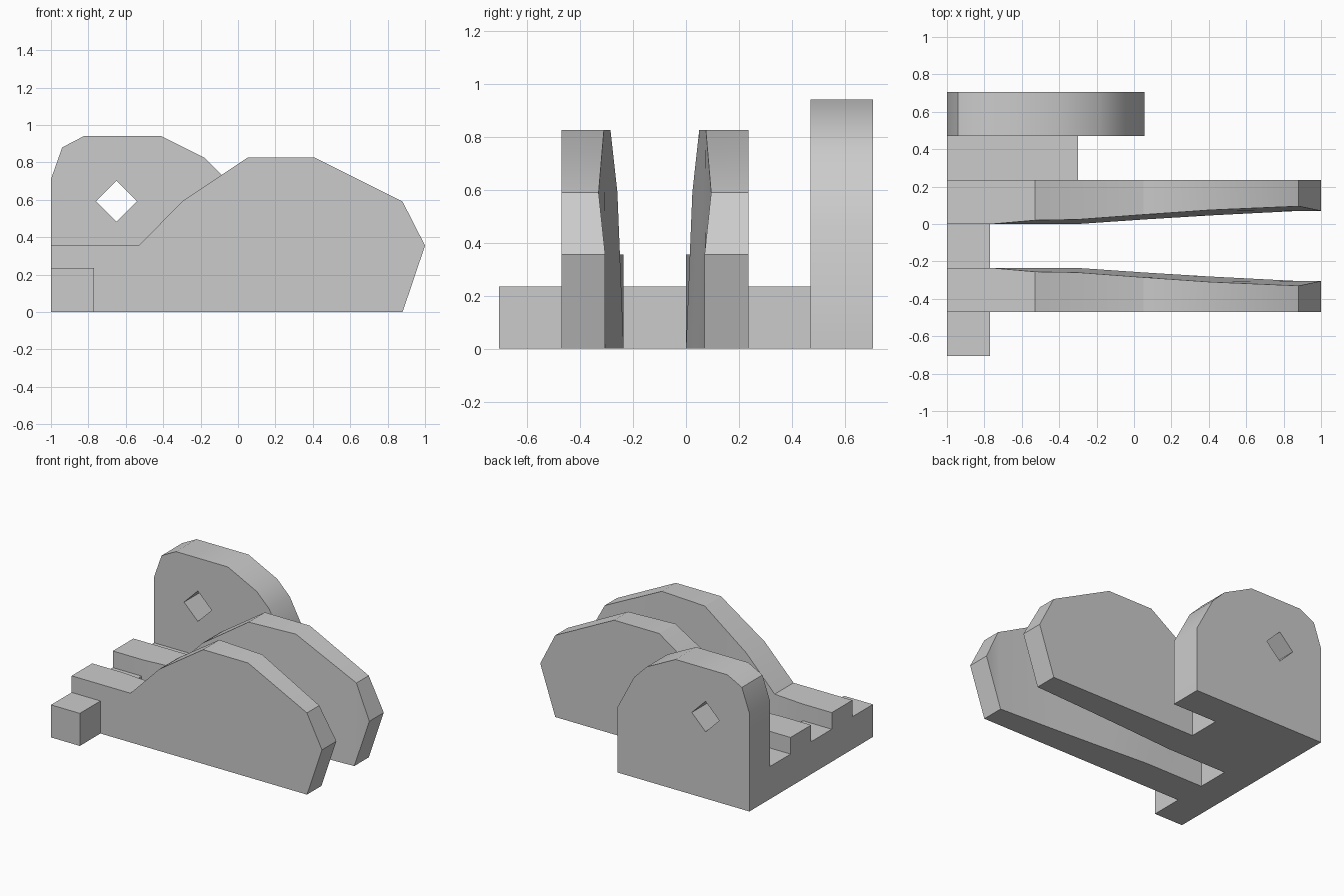
import bpy
import bmesh
import math
from mathutils import Vector

cube = bpy.data.objects.get("Cube")
if cube:
    bpy.data.objects.remove(cube, do_unlink=True)

# Single grey material
grey = bpy.data.materials.new("plain grey")
grey.use_nodes = True
colour = (0.6, 0.6, 0.6, 1)
grey.diffuse_color = colour
grey.node_tree.nodes["Principled BSDF"].inputs["Base Color"].default_value = colour


def finish(name, bm):
    """Turn a bmesh into a shaded object with outward normals."""
    bmesh.ops.recalc_face_normals(bm, faces=bm.faces)
    mesh = bpy.data.meshes.new(name)
    bm.to_mesh(mesh)
    bm.free()
    mesh.materials.append(grey)
    mesh.shade_smooth()
    mesh.set_sharp_from_angle(angle=math.radians(30))
    obj = bpy.data.objects.new(name, mesh)
    bpy.context.collection.objects.link(obj)
    return obj


def box(name, x0, x1, y0, y1, height):
    bm = bmesh.new()
    bmesh.ops.create_cube(bm, size=1)
    bmesh.ops.scale(bm, vec=(x1 - x0, y1 - y0, height), verts=bm.verts)
    bmesh.ops.translate(bm, vec=((x0 + x1) / 2, (y0 + y1) / 2, height / 2), verts=bm.verts)
    return finish(name, bm)


def extruded(name, loops, y0, y1):
    """Extrude an x-z outline, with holes, along y."""
    bm = bmesh.new()
    edges = []
    for loop in loops:
        vs = [bm.verts.new((x, y0, z)) for x, z in loop]
        edges += [bm.edges.new((vs[i - 1], vs[i])) for i in range(len(vs))]
    bmesh.ops.triangle_fill(bm, edges=edges, use_beauty=True, normal=(0, -1, 0))
    geom = bmesh.ops.extrude_face_region(bm, geom=bm.faces[:], use_keep_orig=True)["geom"]
    moved = [g for g in geom if isinstance(g, bmesh.types.BMVert)]
    bmesh.ops.translate(bm, vec=Vector((0, y1 - y0, 0)), verts=moved)
    return finish(name, bm)


# Stations along a plate: x, top height, inset at the top, inset at the bottom
STATIONS = [
    (-1.0, 0.355, 0, 0),
    (-0.76, 0.355, 0, 0),
    (-0.53, 0.355, 0.02, 0),
    (-0.30, 0.59, 0.024, 0),
    (0.05, 0.825, 0.05, 0.024),
    (0.41, 0.825, 0.075, 0.046),
    (0.88, 0.59, 0.095, 0.07),
]
TIP = (1.0, 0.355, 0.07)


def plate(name, outer, inner):
    """Loft a plate whose inner face tapers away towards the tip."""
    d = 1 if outer > inner else -1
    bm = bmesh.new()
    rings = []
    for x, z, top, bottom in STATIONS:
        points = ((outer, 0), (outer, z), (inner + d * top, z), (inner + d * bottom, 0))
        rings.append([bm.verts.new((x, y, h)) for y, h in points])
    for a, b in zip(rings, rings[1:]):
        for i in range(4):
            bm.faces.new((a[i - 1], a[i], b[i], b[i - 1]))
    bm.faces.new(rings[0])
    # Pointed end
    x, z, inset = TIP
    p = bm.verts.new((x, outer, z))
    q = bm.verts.new((x, inner + d * inset, z))
    lo_out, hi_out, hi_in, lo_in = rings[-1]
    bm.faces.new((lo_out, hi_out, p))
    bm.faces.new((lo_in, q, hi_in))
    bm.faces.new((hi_out, hi_in, q, p))
    bm.faces.new((lo_out, p, q, lo_in))
    return finish(name, bm)


# Pair of mirrored tapering plates
plate("front_plate", -0.47, -0.235)
plate("middle_plate", 0.235, 0)

# Low spine pieces joining the plates
box("front_foot", -1, -0.77, -0.705, -0.47, 0.235)
box("plate_link", -1, -0.77, -0.235, 0, 0.235)
box("back_link", -1, -0.30, 0.235, 0.47, 0.235)

# Tall back block with a diamond hole
outline = [(-1, 0), (0.055, 0), (0.055, 0.47), (-0.08, 0.725), (-0.18, 0.825),
           (-0.41, 0.94), (-0.825, 0.94), (-0.94, 0.88), (-1, 0.71)]
cx, cz, r = -0.65, 0.592, 0.11
diamond = [(cx + r * math.cos(i * math.pi / 2), cz + r * math.sin(i * math.pi / 2))
           for i in range(4)]
extruded("back_block", [outline, diamond], 0.47, 0.705)
